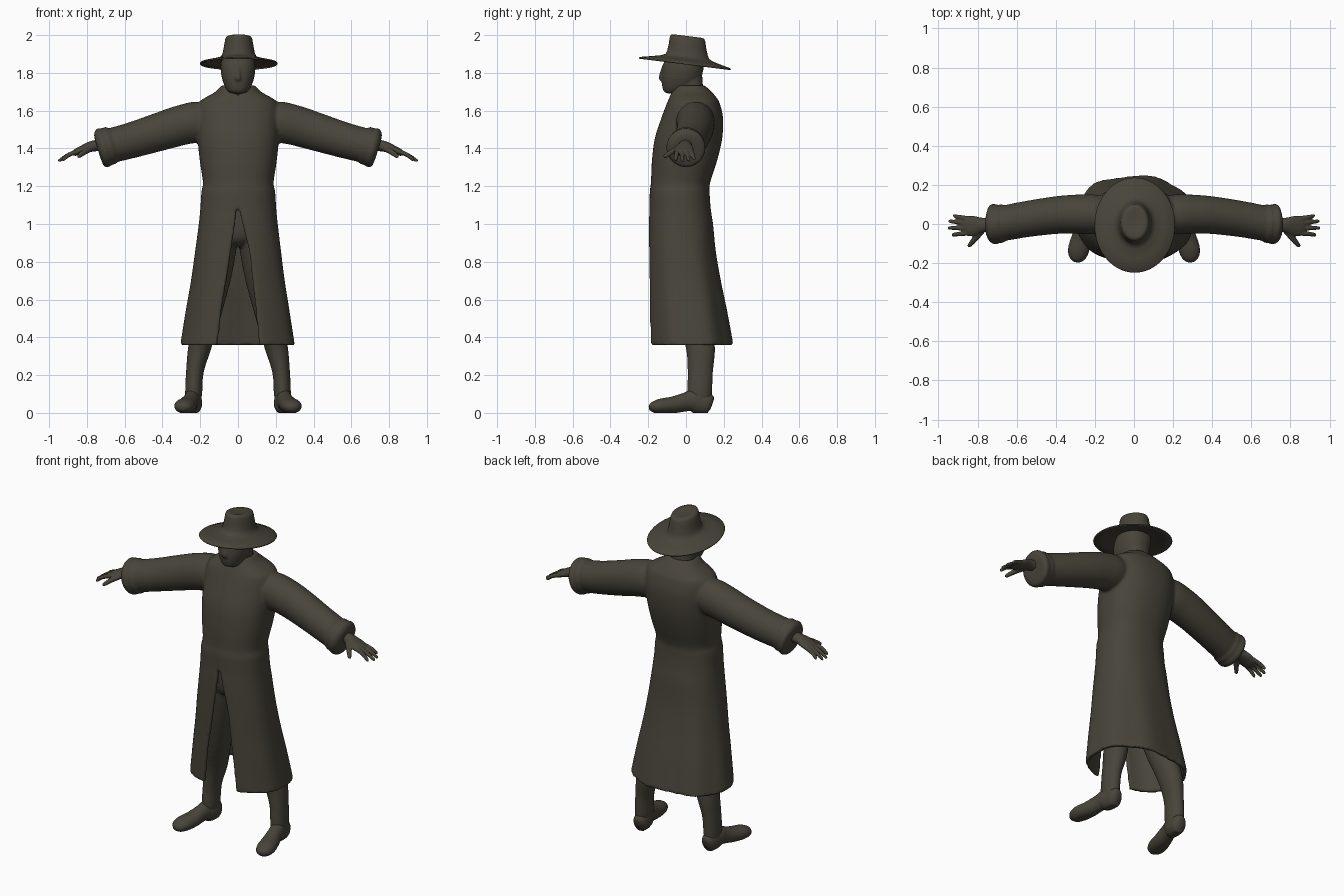
import bpy, bmesh, math
from mathutils import Vector

cloth = bpy.data.materials.new("dark olive brown")
cloth.diffuse_color = (0.065, 0.058, 0.042, 1)
X, Y = Vector((1, 0, 0)), Vector((0, 1, 0))
TAU = 2 * math.pi


def spline(rows, steps=5):
    """Smooth interpolation of number rows (Catmull-Rom)."""
    pts = [rows[0]] + list(rows) + [rows[-1]]
    out = []
    for i in range(1, len(pts) - 2):
        for k in range(steps):
            t = k / steps
            out.append([b + 0.5 * t * (c - a + t * (2 * a - 5 * b + 4 * c - d + t * (3 * (b - c) + d - a)))
                        for a, b, c, d in zip(*pts[i - 1:i + 3])])
    return out + [list(rows[-1])]


def loft(bm, rings, strip_caps=False):
    """Skin closed rings; strip caps suit C-shaped cross-sections."""
    loops = [[bm.verts.new(p) for p in r] for r in rings]
    n = len(loops[0])
    for a, b in zip(loops, loops[1:]):
        for i in range(n):
            j = (i + 1) % n
            bm.faces.new((a[i], a[j], b[j], b[i]))
    for r in (loops[0], loops[-1]):
        if strip_caps:
            for i in range(n // 2 - 1):
                bm.faces.new((r[i], r[i + 1], r[n - 2 - i], r[n - 1 - i]))
        else:
            bm.faces.new(r)


def tube(bm, rows, ref, side=1, n=20):
    """Rows are x, y, z, radius along ref, radius across."""
    rows = spline([(r[0] * side,) + tuple(r[1:]) for r in rows])
    c = [Vector(r[:3]) for r in rows]
    rings = []
    for i, r in enumerate(rows):
        t = (c[min(i + 1, len(c) - 1)] - c[max(i - 1, 0)]).normalized()
        u = (ref - t * ref.dot(t)).normalized()
        v = t.cross(u)
        rings.append([c[i] + u * r[3] * math.cos(TAU * k / n) + v * r[4] * math.sin(TAU * k / n)
                      for k in range(n)])
    loft(bm, rings)


def oval(z, hw, yf, yb, angle, grow=0.0, p=0.87):
    """Point on a rounded-box section; angle 0 is the front."""
    s, k = math.sin(angle), math.cos(angle)
    return Vector(((hw + grow) * math.copysign(abs(s) ** p, s),
                   (yf + yb) / 2 - ((yb - yf) / 2 + grow) * math.copysign(abs(k) ** p, k), z))


def body(bm, rows, grow=0.0, n=40):
    """Rows are z, half width, front y, back y."""
    loft(bm, [[oval(*r, TAU * i / n, grow) for i in range(n)] for r in spline(rows)])


def finish(bm, name, voxel=None, smooth=4):
    bmesh.ops.recalc_face_normals(bm, faces=bm.faces)
    me = bpy.data.meshes.new(name)
    bm.to_mesh(me)
    bm.free()
    me.materials.append(cloth)
    for f in me.polygons:
        f.use_smooth = True
    ob = bpy.data.objects.new(name, me)
    bpy.context.collection.objects.link(ob)
    if voxel:
        m = ob.modifiers.new("fuse", 'REMESH')
        m.mode, m.voxel_size, m.use_smooth_shade = 'VOXEL', voxel, True
        m = ob.modifiers.new("soften", 'SMOOTH')
        m.factor, m.iterations = 0.5, smooth
    return ob


# Coat: z, half width, front y, back y, opening edge left, opening edge right
coat_rows = [
    (1.735, .085, -.050, .095, .045, .045), (1.70, .118, -.070, .132, .020, .020),
    (1.67, .17, -.082, .158, -.004, -.004), (1.64, .205, -.095, .175, -.008, -.008),
    (1.56, .215, -.125, .193, -.008, -.008), (1.45, .212, -.160, .188, -.008, -.008),
    (1.33, .20, -.175, .160, -.008, -.008), (1.22, .184, -.180, .125, -.008, -.008),
    (1.17, .192, -.186, .122, -.008, -.008), (1.08, .198, -.188, .128, .008, .006),
    (1.00, .206, -.192, .140, .018, .025), (.85, .225, -.195, .155, .042, .062),
    (.70, .245, -.195, .180, .066, .080), (.55, .27, -.195, .210, .092, .098),
    (.36, .30, -.193, .245, .116, .116)]
bm = bmesh.new()
rings, m = [], 64
for z, hw, yf, yb, gl, gr in spline(coat_rows, 6):
    edge = lambda g: math.copysign(math.asin((abs(g) / hw) ** (1 / .87)), g)
    a0, a1 = edge(gr), TAU - edge(gl)
    ripple = .006 * max(0, min(1, (1.0 - z) / .5))
    outer, inner = [], []
    for i in range(m):
        a = a0 + (a1 - a0) * i / (m - 1)
        g = .006 * (1 - i / m) + ripple * math.sin(7 * a) * math.sin(a / 2)
        outer.append(oval(z, hw, yf, yb, a, g))
        inner.append(oval(z, hw, yf, yb, a, g - .024))
    rings.append(outer + inner[::-1])
loft(bm, rings, True)
# Solid chest inside the coat shell
body(bm, [r[:4] for r in coat_rows[2:9]], -.008)
# Sleeves and turned-back cuffs
for s in (1, -1):
    tube(bm, [(.10, .05, 1.57, .07, .06), (.20, .05, 1.545, .10, .105), (.30, .05, 1.523, .10, .106),
              (.40, .045, 1.493, .096, .102), (.55, .025, 1.447, .092, .095),
              (.66, .005, 1.418, .09, .092), (.70, 0, 1.407, .086, .088)], Y, s, 32)
    tube(bm, [(.66, .003, 1.419, .08, .085), (.675, .002, 1.415, .10, .103),
              (.69, .002, 1.411, .096, .099), (.715, 0, 1.404, .105, .107),
              (.735, -.001, 1.399, .092, .094), (.742, -.001, 1.397, .065, .065)], Y, s, 32)
finish(bm, "long_coat", .009)

# Hands: palm, four fingers and thumb
bm = bmesh.new()
for s in (1, -1):
    tube(bm, [(.70, 0, 1.42, .034, .032), (.77, -.005, 1.412, .037, .029), (.82, -.01, 1.395, .052, .023),
              (.86, -.012, 1.378, .047, .018), (.875, -.012, 1.372, .03, .01)], Y, s)
    for y0, x1, y1, z1 in ((.026, .925, .042, 1.345), (.002, .947, .014, 1.336),
                           (-.022, .950, -.020, 1.334), (-.046, .932, -.055, 1.338)):
        tube(bm, [(.83, y0, 1.390, .013, .013), (.89, (y0 + y1) / 2, 1.369, .012, .012),
                  (x1 - .006, y1, z1 + .003, .009, .009), (x1, y1, z1, .004, .004)], Y, s, 12)
    tube(bm, [(.77, -.02, 1.405, .018, .02), (.81, -.072, 1.383, .015, .016),
              (.84, -.108, 1.36, .011, .011), (.846, -.116, 1.353, .005, .005)],
         Vector((0, 0, 1)), s, 12)
finish(bm, "hands", .0045, 3)

# Head, neck and nose
bm = bmesh.new()
body(bm, [(1.692, .03, -.10, -.03), (1.70, .05, -.116, .0), (1.73, .07, -.126, .05),
          (1.78, .087, -.130, .082), (1.84, .092, -.122, .095), (1.89, .08, -.10, .095)])
body(bm, [(1.60, .10, -.07, .11), (1.67, .085, -.062, .105), (1.71, .072, -.055, .092),
          (1.80, .07, -.05, .085)])
tube(bm, [(0, -.115, 1.84, .010, .010), (0, -.125, 1.80, .012, .014),
          (0, -.128, 1.772, .018, .016), (0, -.122, 1.757, .010, .008)], X)
finish(bm, "head", .006, 4)

# Hat: x radius, y radius, height above the tilted brim plane
bm = bmesh.new()
rings = []
for rx, ry, h in [(.06, .08, .02), (.10, .12, .016), (.16, .19, .003), (.203, .240, -.009),
                  (.206, .243, -.004), (.202, .239, .001), (.15, .18, .014), (.11, .135, .025),
                  (.092, .115, .036), (.085, .107, .055), (.078, .099, .09), (.072, .094, .125),
                  (.066, .088, .139), (.052, .072, .143), (.03, .045, .138), (.01, .015, .136)]:
    shift = -.006 + .014 * max(0, min(1, (.20 - rx) / .1))
    ring = []
    for k in range(64):
        y = shift + ry * math.sin(TAU * k / 64)
        ring.append((rx * math.cos(TAU * k / 64) + .004, y, 1.853 - .125 * y + h))
    rings.append(ring)
loft(bm, rings)
finish(bm, "wide_brim_hat")

# Trousers: pelvis and legs
bm = bmesh.new()
tube(bm, [(0, -.03, 1.16, .15, .12), (0, -.03, 1.03, .15, .125), (0, -.025, .93, .12, .115),
          (0, -.02, .885, .05, .06)], X, 1, 32)
for s in (1, -1):
    tube(bm, [(.07, -.02, 1.05, .08, .10), (.085, -.02, .93, .085, .11), (.11, 0, .75, .08, .10),
              (.15, .03, .55, .068, .085), (.20, .075, .36, .062, .078), (.228, .076, .22, .047, .067),
              (.235, .072, .10, .045, .066), (.236, .072, .05, .038, .055)], X, s, 24)
finish(bm, "trouser_legs", .009)

# Boots: turned out, with a raised arch ahead of the heel
bm = bmesh.new()
for s in (1, -1):
    tube(bm, [(.232, .138, .045, .022, .03), (.233, .12, .05, .040, .055), (.236, .07, .055, .046, .062),
              (.245, .035, .064, .044, .058), (.252, 0, .058, .043, .050), (.268, -.07, .042, .051, .044),
              (.283, -.13, .036, .054, .040), (.291, -.172, .030, .042, .030),
              (.295, -.193, .026, .018, .014)], X, s, 28)
for v in bm.verts:
    v.co.z = max(v.co.z, 0)
finish(bm, "boots")
